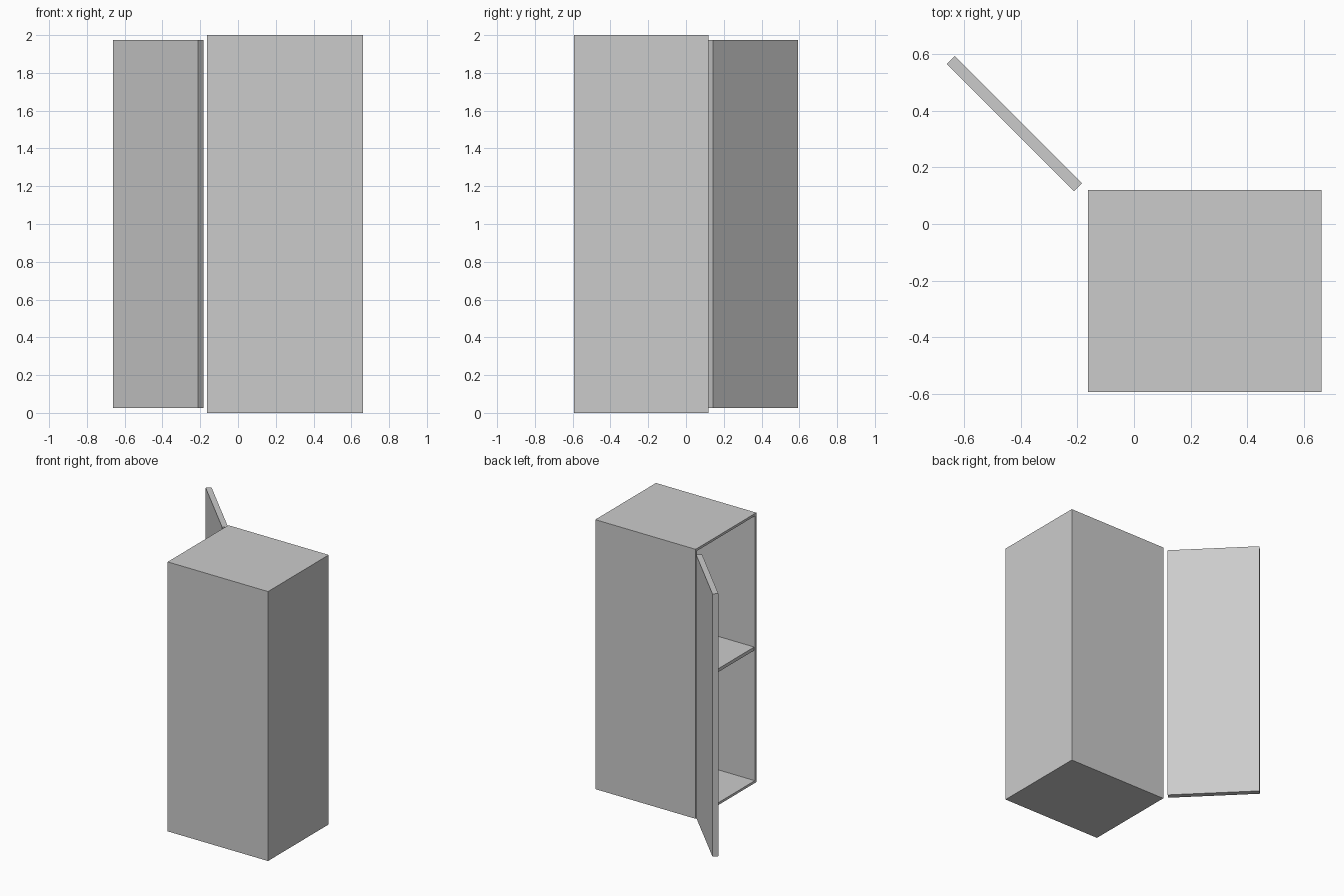
import bpy, bmesh
from math import radians
from mathutils import Matrix, Vector

if "Cube" in bpy.data.objects:
    bpy.data.objects.remove(bpy.data.objects["Cube"])

WALL = 0.025
X0, X1 = -0.163, 0.661      # open side faces -x
Y0, Y1 = -0.592, 0.12
HEIGHT = 2.0


def box_bmesh(size):
    bm = bmesh.new()
    bmesh.ops.create_cube(bm, size=1, matrix=Matrix.Diagonal((*size, 1)))
    return bm


def add_object(name, bm, location, turn=0.0):
    bmesh.ops.recalc_face_normals(bm, faces=bm.faces)
    mesh = bpy.data.meshes.new(name)
    bm.to_mesh(mesh)
    bm.free()
    ob = bpy.data.objects.new(name, mesh)
    ob.location = location
    ob.rotation_euler.z = turn
    bpy.context.collection.objects.link(ob)
    return ob


cx, cy = (X0 + X1) / 2, (Y0 + Y1) / 2
w, d = X1 - X0, Y1 - Y0

# cabinet carcass: box with a recess pushed in from the -x face
bm = box_bmesh((w, d, HEIGHT))
bm.normal_update()
opening = min(bm.faces, key=lambda f: f.calc_center_median().x)
bmesh.ops.inset_region(bm, faces=[opening], thickness=WALL)
pushed = bmesh.ops.extrude_discrete_faces(bm, faces=[opening])["faces"][0]
bmesh.ops.translate(bm, verts=pushed.verts, vec=Vector((w - WALL, 0, 0)))
add_object("cabinet_carcass", bm, (cx, cy, HEIGHT / 2))

# middle shelf, flush with the opening
add_object("shelf", box_bmesh((w - WALL, d - 2 * WALL, WALL)),
           (cx - WALL / 2, cy, HEIGHT / 2))

# door swung open past the back corner
add_object("door", box_bmesh((0.635, 0.04, HEIGHT - 2 * WALL)),
           (-0.422, 0.354, HEIGHT / 2), radians(-45))
